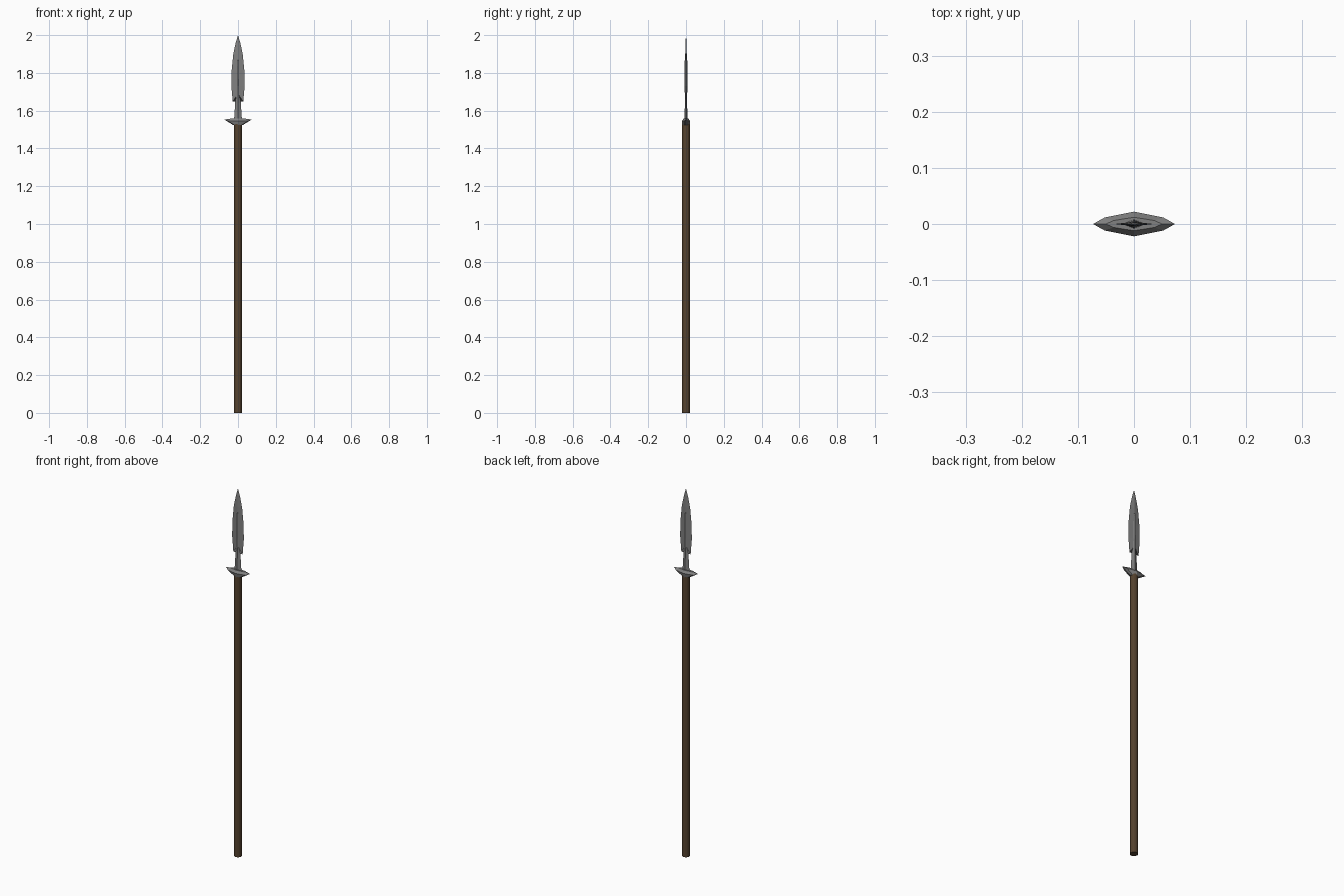
import bpy, bmesh
from math import cos, sin, pi

if "Cube" in bpy.data.objects:
    bpy.data.objects.remove(bpy.data.objects["Cube"])


def loft(name, rings):
    """Skin a stack of closed rings and cap both ends, flat shaded."""
    bm = bmesh.new()
    rows = [[bm.verts.new(p) for p in ring] for ring in rings]
    n = len(rows[0])
    for a, b in zip(rows, rows[1:]):
        for i in range(n):
            j = (i + 1) % n
            bm.faces.new((a[i], a[j], b[j], b[i]))
    bm.faces.new(rows[0][::-1])
    bm.faces.new(rows[-1])
    bmesh.ops.remove_doubles(bm, verts=bm.verts, dist=1e-5)
    bmesh.ops.recalc_face_normals(bm, faces=bm.faces)
    mesh = bpy.data.meshes.new(name)
    bm.to_mesh(mesh)
    bm.free()
    obj = bpy.data.objects.new(name, mesh)
    bpy.context.collection.objects.link(obj)
    return obj


def circle(r, z, n=12):
    return [(r * cos(2 * pi * i / n), r * sin(2 * pi * i / n), z) for i in range(n)]


def diamond(x, y, z_edge, z_mid=None):
    z_mid = z_edge if z_mid is None else z_mid
    return [(x, 0, z_edge), (0, y, z_mid), (-x, 0, z_edge), (0, -y, z_mid)]


def guard_ring(x, y, z, z_tip):
    # eight-point pointed outline: tips, shoulders and middle
    sx, sy = x * 0.72, y * 0.52
    return [(x, 0, z_tip), (sx, sy, z), (0, y, z), (-sx, sy, z),
            (-x, 0, z_tip), (-sx, -sy, z), (0, -y, z), (sx, -sy, z)]


# wooden shaft
shaft = loft("shaft", [circle(0.02, 0), circle(0.02, 1.53)])
wood = bpy.data.materials.new("wood")
wood.diffuse_color = (0.09, 0.055, 0.028, 1)
wood.use_nodes = True
wood.node_tree.nodes["Principled BSDF"].inputs["Base Color"].default_value = wood.diffuse_color
shaft.data.materials.append(wood)

metal = bpy.data.materials.new("metal")
metal.diffuse_color = (0.22, 0.22, 0.22, 1)
metal.use_nodes = True
metal.node_tree.nodes["Principled BSDF"].inputs["Base Color"].default_value = metal.diffuse_color

# pointed cross guard
guard = loft("guard", [guard_ring(0.024, 0.02, 1.523, 1.523),
                       guard_ring(0.073, 0.022, 1.545, 1.553),
                       guard_ring(0.05, 0.012, 1.558, 1.556)])

# tapering stem running up into the central rib
rib = loft("stem_and_rib", [diamond(0.021, 0.008, 1.55), diamond(0.015, 0.006, 1.64),
                            diamond(0.012, 0.007, 1.73), diamond(0.005, 0.007, 1.865),
                            diamond(0, 0, 1.885)])

# leaf blade with swept-back lower corners
blade = loft("blade", [diamond(0.028, 0.004, 1.648, 1.69), diamond(0.035, 0.004, 1.73),
                       diamond(0.034, 0.004, 1.81), diamond(0.025, 0.004, 1.90),
                       diamond(0.012, 0.003, 1.96), diamond(0, 0, 2.0)])

for part in (guard, rib, blade):
    part.data.materials.append(metal)
